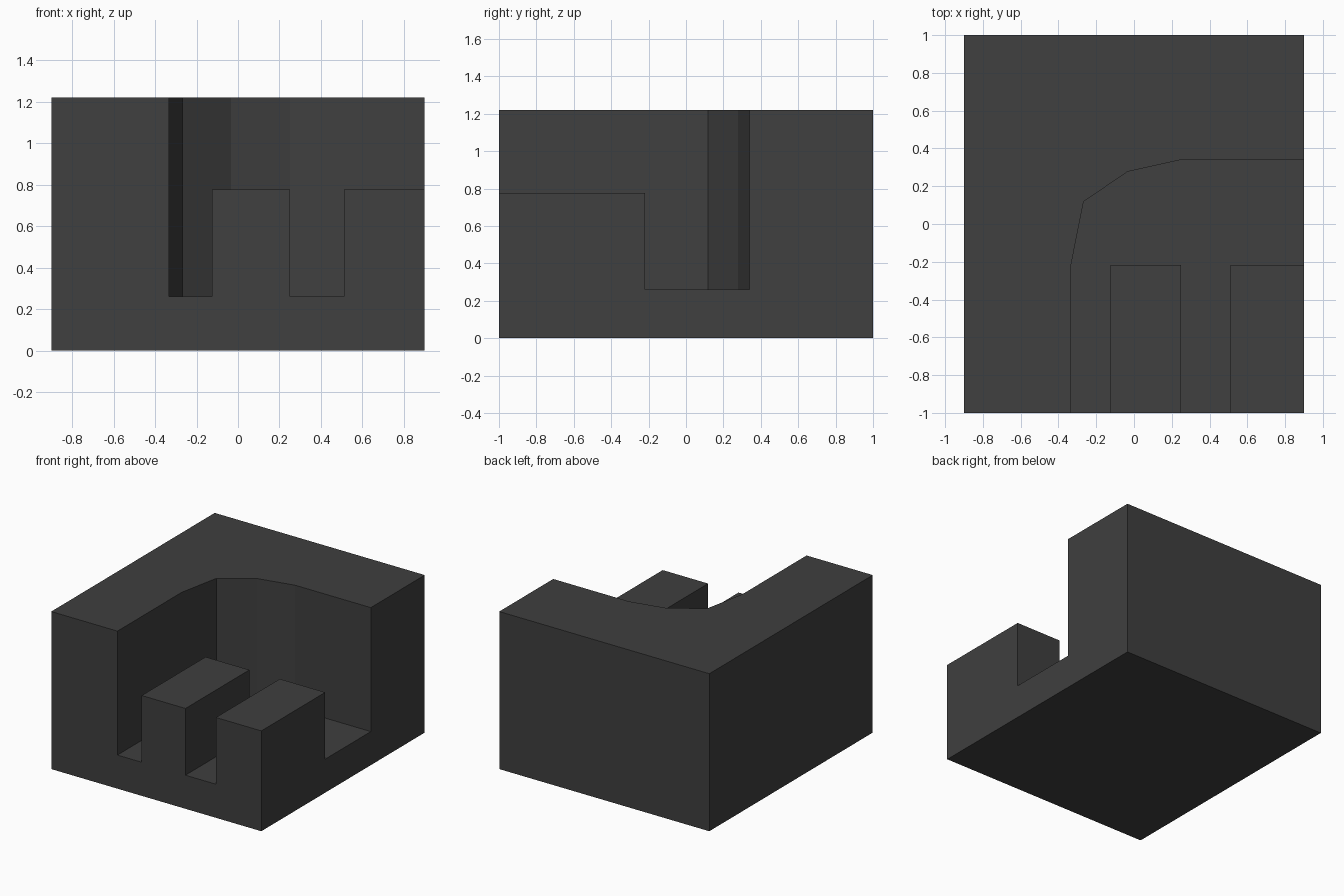
import bpy, bmesh

if "Cube" in bpy.data.objects:
    bpy.data.objects.remove(bpy.data.objects["Cube"])

H = 1.22        # overall height
FLOOR = 0.26    # channel floor
BLOCK = 0.777   # top of the two low blocks


def prism(name, outline, z0, z1):
    """Extrude a flat outline from z0 to z1."""
    bm = bmesh.new()
    face = bm.faces.new([bm.verts.new((x, y, z0)) for x, y in outline])
    ext = bmesh.ops.extrude_face_region(bm, geom=[face])
    top = [v for v in ext["geom"] if isinstance(v, bmesh.types.BMVert)]
    bmesh.ops.translate(bm, verts=top, vec=(0, 0, z1 - z0))
    bmesh.ops.recalc_face_normals(bm, faces=bm.faces)
    mesh = bpy.data.meshes.new(name)
    bm.to_mesh(mesh)
    bm.free()
    ob = bpy.data.objects.new(name, mesh)
    bpy.context.collection.objects.link(ob)
    return ob


def cut(target, cutter):
    """Subtract cutter from target, then discard it."""
    cutter.hide_render = True
    mod = target.modifiers.new("cut", 'BOOLEAN')
    mod.operation = 'DIFFERENCE'
    mod.solver = 'EXACT'
    mod.object = cutter
    bpy.context.view_layer.objects.active = target
    bpy.ops.object.modifier_apply(modifier=mod.name)
    bpy.data.objects.remove(cutter)


# Solid block
body = prism("corner_block", [(-0.9, -1), (0.9, -1), (0.9, 1), (-0.9, 1)], 0, H)

# Faceted inner corner of the tall wall (cutters overshoot the front and right)
F, R = -1.2, 1.1
wall = [(-0.333, F), (-0.333, -0.215), (-0.267, 0.118), (-0.034, 0.277),
        (0.25, 0.34), (R, 0.34)]

# Open space above the low blocks
cut(body, prism("upper_pocket", wall + [(R, F)], BLOCK, H + 0.2))

# Channels around and between the low blocks
blocks = [(R, -0.218), (0.511, -0.218), (0.511, F), (0.25, F),
          (0.25, -0.218), (-0.125, -0.218), (-0.125, F)]
cut(body, prism("channels", wall + blocks, FLOOR, H + 0.1))

# Dark grey finish
mat = bpy.data.materials.new("dark_grey")
mat.diffuse_color = (0.05, 0.05, 0.05, 1)
mat.use_nodes = True
mat.node_tree.nodes["Principled BSDF"].inputs["Base Color"].default_value = mat.diffuse_color
body.data.materials.clear()
body.data.materials.append(mat)
